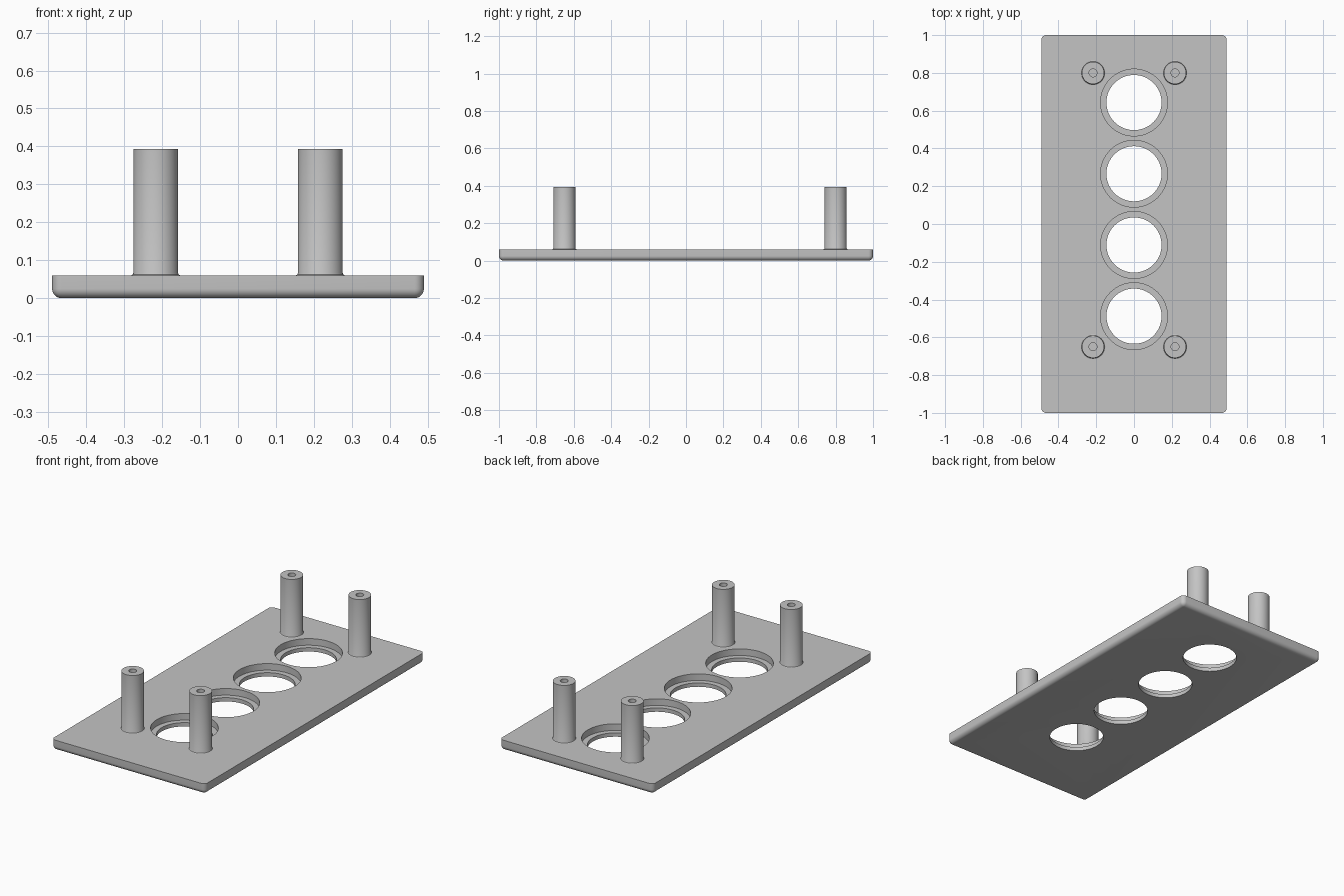
import bpy, bmesh, math

cube = bpy.data.objects.get("Cube")
if cube:
    bpy.data.objects.remove(cube, do_unlink=True)

# Single grey material
grey = bpy.data.materials.new("plain grey")
grey.use_nodes = True
colour = (0.55, 0.55, 0.55, 1)
grey.diffuse_color = colour
grey.node_tree.nodes["Principled BSDF"].inputs["Base Color"].default_value = colour

PLATE_TOP = 0.06
POST_TOP = 0.393


def finish(name, bm, location=(0, 0, 0)):
    """Turn a bmesh into a named object."""
    bmesh.ops.recalc_face_normals(bm, faces=bm.faces)
    mesh = bpy.data.meshes.new(name)
    bm.to_mesh(mesh)
    bm.free()
    mesh.materials.append(grey)
    obj = bpy.data.objects.new(name, mesh)
    obj.location = location
    bpy.context.collection.objects.link(obj)
    return obj


def lathe(name, profile, location, steps=64):
    """Revolve a list of (radius, height) points around z."""
    bm = bmesh.new()
    verts = [bm.verts.new((r, 0, z)) for r, z in profile]
    edges = [bm.edges.new(pair) for pair in zip(verts, verts[1:])]
    bmesh.ops.spin(bm, geom=verts + edges, axis=(0, 0, 1), cent=(0, 0, 0),
                   angle=math.tau, steps=steps, use_duplicate=False)
    bmesh.ops.remove_doubles(bm, verts=bm.verts, dist=0.0001)
    return finish(name, bm, location)


def smooth(obj):
    bpy.ops.object.select_all(action='DESELECT')
    obj.select_set(True)
    bpy.context.view_layer.objects.active = obj
    bpy.ops.object.shade_smooth_by_angle(angle=math.radians(30))


# Plate with rounded corners and rounded underside rim
bm = bmesh.new()
bmesh.ops.create_cube(bm, size=1)
for v in bm.verts:
    v.co = (v.co.x * 0.98, v.co.y * 2, (v.co.z + 0.5) * PLATE_TOP)
rim = [e for e in bm.edges if min(v.co.z for v in e.verts) < 0.01]
bmesh.ops.bevel(bm, geom=rim, offset=0.025, segments=8, profile=0.5,
                affect='EDGES')
plate = finish("plate", bm)

# Row of four stepped round openings
hole_profile = [(0, -0.05), (0.146, -0.05), (0.146, 0.022),
                (0.177, 0.022), (0.177, 0.1), (0, 0.1)]
for i in range(4):
    cutter = lathe("opening_cutter", hole_profile, (0, 0.643 - i * 0.377, 0))
    cutter.hide_render = True
    mod = plate.modifiers.new("opening", 'BOOLEAN')
    mod.operation = 'DIFFERENCE'
    mod.solver = 'EXACT'
    mod.object = cutter
    bpy.context.view_layer.objects.active = plate
    bpy.ops.object.modifier_apply(modifier=mod.name)
    bpy.data.objects.remove(cutter, do_unlink=True)
smooth(plate)

# Four hollow standoff posts with a small flared foot
post_profile = [(0.065, 0), (0.061, 0.002), (0.059, 0.006),
                (0.059, POST_TOP - PLATE_TOP), (0.021, POST_TOP - PLATE_TOP),
                (0.021, 0.005), (0, 0.005)]
for end, y in (("back", 0.8), ("front", -0.65)):
    for side, x in (("left", 0.217), ("right", -0.217)):
        smooth(lathe(f"{end}_{side}_post", post_profile, (x, y, PLATE_TOP), 48))
